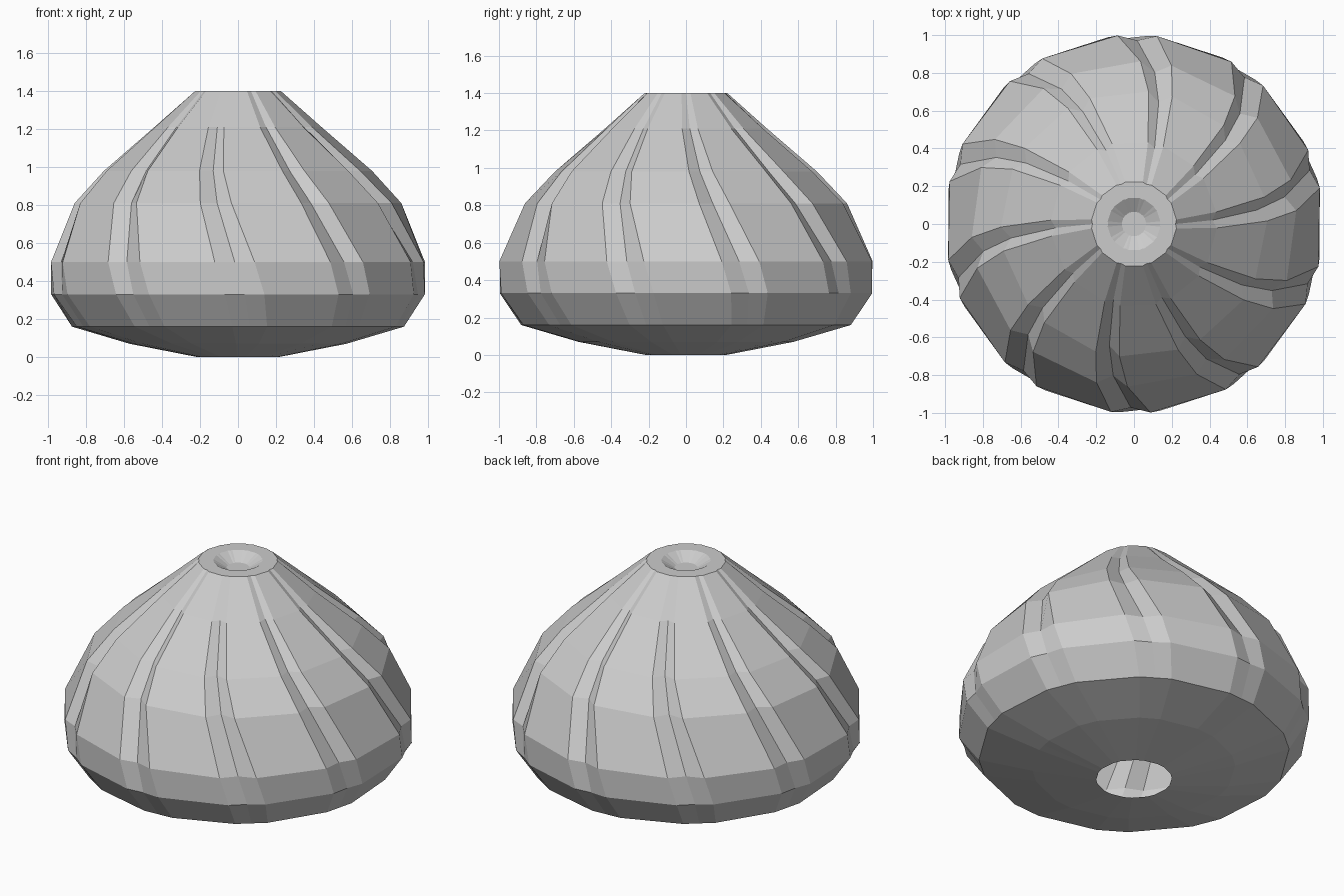
import bpy, bmesh
from math import radians, cos, sin

if "Cube" in bpy.data.objects:
    bpy.data.objects.remove(bpy.data.objects["Cube"])

SEGMENTS = 10

# Rings from base opening to crown dimple:
# height, ridge radius, groove radius, groove angle, groove half width (degrees)
RINGS = [
    (0.00, 0.215, 0.213, 95, 6),
    (0.07, 0.575, 0.572, 95, 6),
    (0.16, 0.882, 0.877, 94, 6),
    (0.33, 0.998, 0.985, 92, 6),
    (0.50, 1.002, 0.972, 89, 6),
    (0.81, 0.862, 0.810, 82.2, 5.5),
    (0.98, 0.705, 0.655, 78.5, 5.2),
    (1.21, 0.440, 0.415, 74.8, 5.5),
    (1.40, 0.226, 0.220, 72, 6),
    (1.40, 0.140, 0.138, 72, 6),
    (1.355, 0.065, 0.064, 72, 6),
]


def add_ring(bm, z, ridge, groove, angle, half):
    """Each segment has a ridge edge, a groove bottom and a ridge edge."""
    verts = []
    for i in range(SEGMENTS):
        for offset, r in ((-half, ridge), (0, groove), (half, ridge)):
            a = radians(angle + offset + i * 360 / SEGMENTS)
            verts.append(bm.verts.new((r * cos(a), r * sin(a), z)))
    return verts


# Swirled, grooved shell, open underneath
bm = bmesh.new()
rings = [add_ring(bm, *r) for r in RINGS]
for low, high in zip(rings, rings[1:]):
    n = len(low)
    for i in range(n):
        j = (i + 1) % n
        bm.faces.new((low[i], low[j], high[j], high[i]))

# Floor of the crown dimple
bm.faces.new(rings[-1])

mesh = bpy.data.meshes.new("swirled_dome")
bm.to_mesh(mesh)
bm.free()
dome = bpy.data.objects.new("swirled_dome", mesh)
bpy.context.collection.objects.link(dome)
